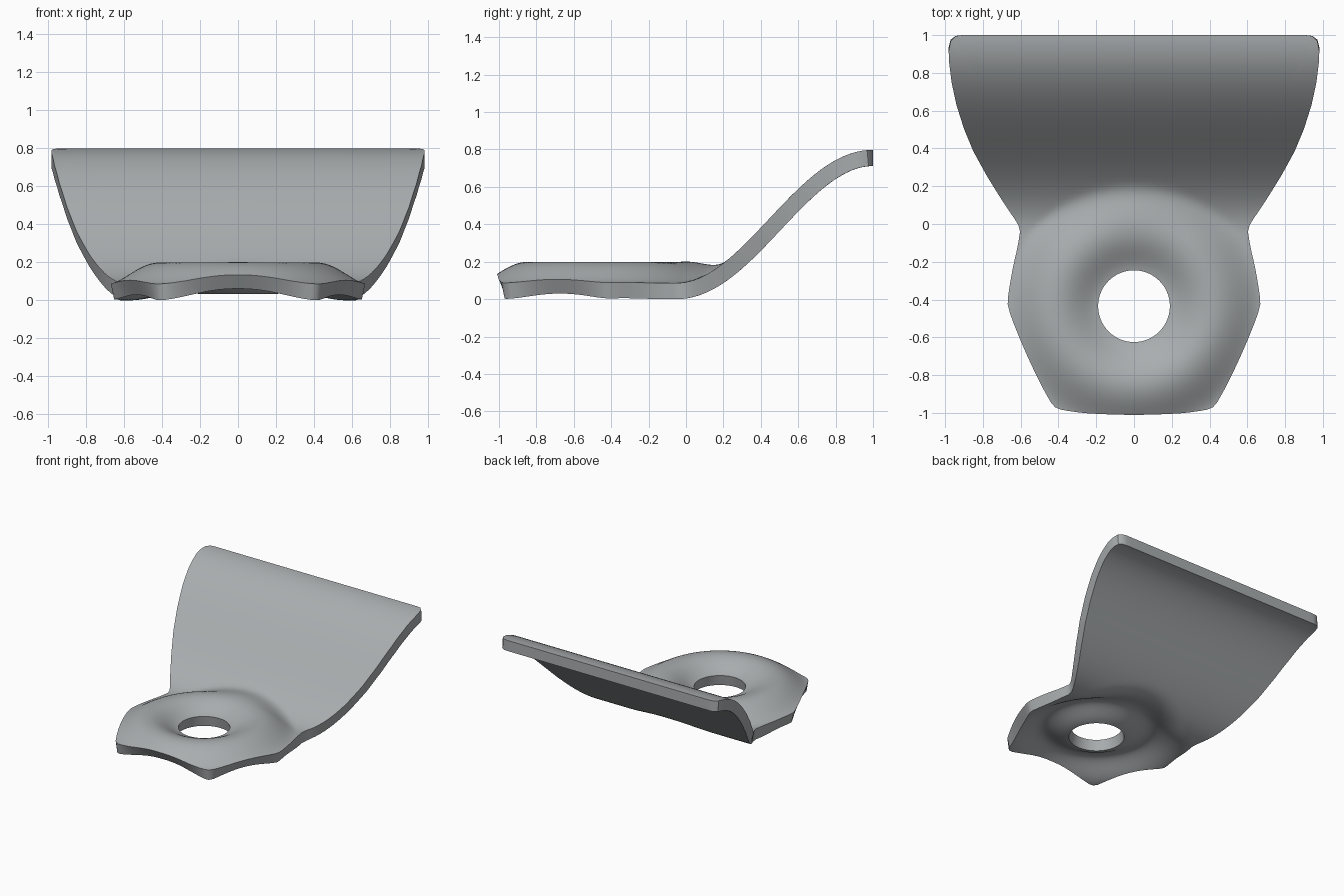
import bpy, bmesh, math
from mathutils import Vector

if "Cube" in bpy.data.objects:
    bpy.data.objects.remove(bpy.data.objects["Cube"])

HOLE = Vector((0, -0.435))   # centre of the hole and raised ring
HOLE_R = 0.198
HALF_T = 0.043               # half the sheet thickness
RINGS = 48

metal = bpy.data.materials.new("grey metal")
metal.diffuse_color = (0.40, 0.42, 0.43, 1)
metal.use_nodes = True
metal.node_tree.nodes["Principled BSDF"].inputs["Base Color"].default_value = metal.diffuse_color


def ease(t):
    t = max(0.0, min(1.0, t))
    return (1 - math.cos(math.pi * t)) / 2


def height(x, y):
    """Mid-surface: S-curved blade plus a raised ring round the hole."""
    blade = 0.049 + 0.712 * ease((y + 0.05) / 1.05)
    r = math.hypot(x - HOLE.x, y - HOLE.y)
    if r < 0.41:
        ring = 0.03 + 0.083 * ease((r - 0.17) / 0.24)
    else:
        ring = 0.113 * ease((0.69 - r) / 0.28)
    return blade + ring


def normal(x, y, e=0.004):
    dx = (height(x + e, y) - height(x - e, y)) / (2 * e)
    dy = (height(x, y + e) - height(x, y - e)) / (2 * e)
    return Vector((-dx, -dy, 1)).normalized()


# Right half of the outline, front to back
half = [(0, -0.988), (0.25, -0.983), (0.385, -0.976), (0.415, -0.966), (0.435, -0.94),
        (0.645, -0.47), (0.66, -0.425), (0.657, -0.38), (0.608, -0.07),
        (0.603, -0.04), (0.612, 0.0), (0.63, 0.035), (0.70, 0.15), (0.78, 0.285),
        (0.85, 0.415), (0.90, 0.535), (0.94, 0.66), (0.965, 0.77), (0.98, 0.88),
        (0.981, 0.925), (0.971, 0.972), (0.945, 0.995), (0.91, 1.0), (0, 1.0)]
right = []
for a, b in zip(half, half[1:]):
    a, b = Vector(a), Vector(b)
    n = max(1, math.ceil((b - a).length / 0.04))
    right += [a.lerp(b, i / n) for i in range(n)]
right.append(Vector(half[-1]))
outline = right + [Vector((-p.x, p.y)) for p in reversed(right[1:-1])]

# Grid of rings running from the hole out to the outline, on both skins
bm = bmesh.new()
top, bottom = [], []
for k in range(RINGS + 1):
    upper, lower = [], []
    for p in outline:
        inner = HOLE + (p - HOLE).normalized() * HOLE_R
        q = inner.lerp(p, k / RINGS)
        mid, n = Vector((q.x, q.y, height(q.x, q.y))), normal(q.x, q.y)
        upper.append(bm.verts.new(mid + n * HALF_T))
        lower.append(bm.verts.new(mid - n * HALF_T))
    top.append(upper)
    bottom.append(lower)


def bridge(a, b):
    count = len(a)
    for i in range(count):
        j = (i + 1) % count
        bm.faces.new((a[i], b[i], b[j], a[j]))


for k in range(RINGS):
    bridge(top[k], top[k + 1])
    bridge(bottom[k + 1], bottom[k])
bridge(top[-1], bottom[-1])   # outer edge
bridge(bottom[0], top[0])     # hole wall
bmesh.ops.recalc_face_normals(bm, faces=bm.faces)

# Stand the part on the floor
low = min(v.co.z for v in bm.verts)
bmesh.ops.translate(bm, verts=bm.verts, vec=(0, 0, -low))

mesh = bpy.data.meshes.new("bent_bracket")
bm.to_mesh(mesh)
bm.free()
mesh.materials.append(metal)
bracket = bpy.data.objects.new("bent_bracket", mesh)
bpy.context.collection.objects.link(bracket)
bpy.context.view_layer.objects.active = bracket
bracket.select_set(True)
bpy.ops.object.shade_smooth_by_angle(angle=math.radians(35))
